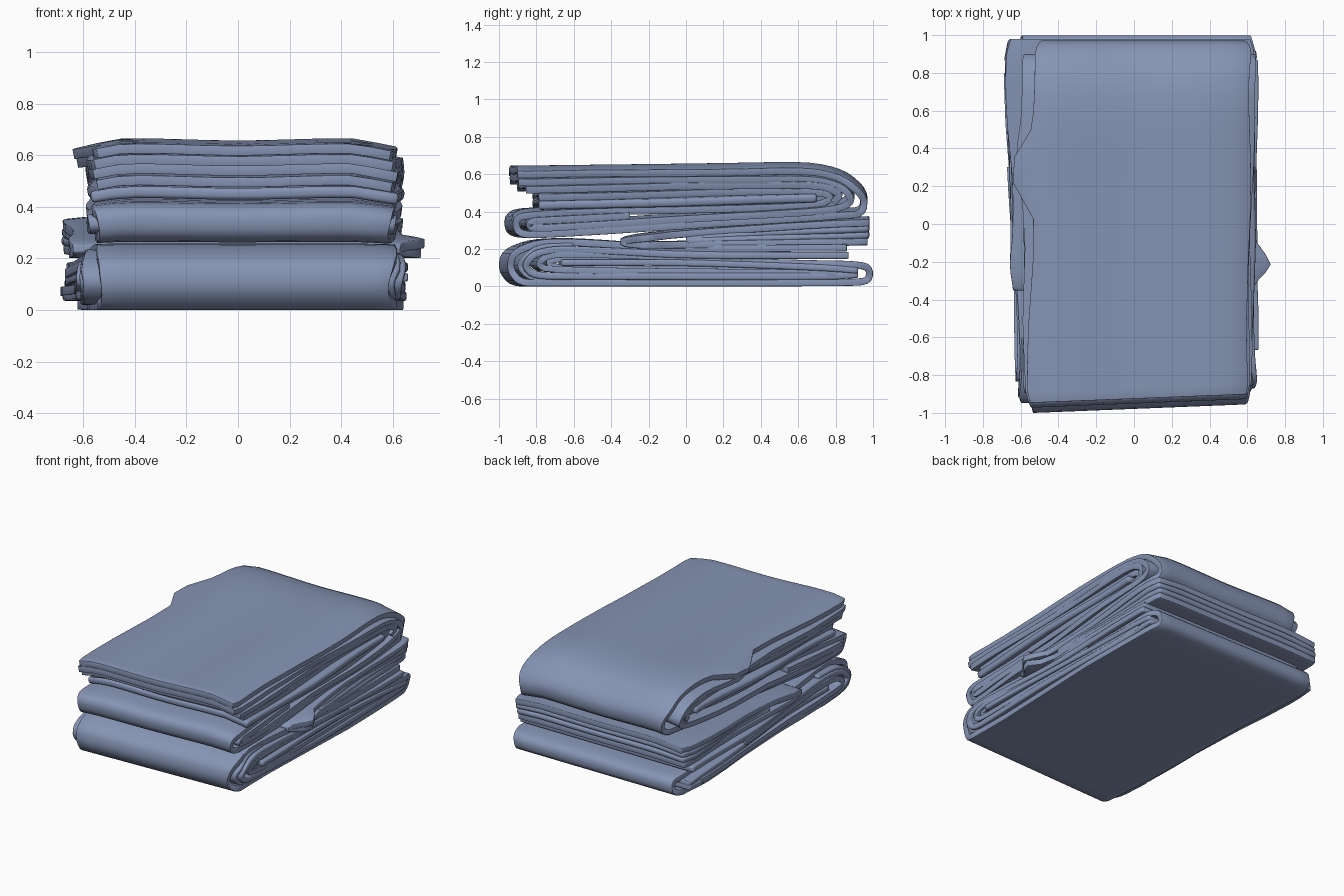
import bpy, bmesh, math
from math import exp, sin

if "Cube" in bpy.data.objects:
    bpy.data.objects.remove(bpy.data.objects["Cube"])

cloth = bpy.data.materials.new("dusty blue cloth")
cloth.diffuse_color = (0.24, 0.30, 0.46, 1)
cloth.use_nodes = True
cloth.node_tree.nodes["Principled BSDF"].inputs["Base Color"].default_value = cloth.diffuse_color


def soften(pts, rounds=2):
    # corner cutting turns the sketched fold path into a soft one
    for _ in range(rounds):
        out = [pts[0]]
        for (a, b), (c, d) in zip(pts, pts[1:]):
            out += [(a * .78 + c * .22, b * .78 + d * .22), (a * .22 + c * .78, b * .22 + d * .78)]
        pts = out + [pts[-1]]
    return pts


def folded(name, path, left, right, thick=0.038, ragged=0.01, bump=None):
    """Sweep a (y, z) fold path sideways; left/right are (front x, back x).
    bump = (y centre, width, left amount, right amount, lowest z)."""
    bm = bmesh.new()
    rows = []
    n = 14
    for y, z in soften(path):
        k = (y + 1) / 2
        xl = left[0] + (left[1] - left[0]) * k + ragged * sin(5 * y + 23 * z)
        xr = right[0] + (right[1] - right[0]) * k + ragged * sin(4 * y + 31 * z)
        if bump and z > bump[4]:
            g = exp(-((y - bump[0]) / bump[1]) ** 2)
            xl -= bump[2] * g
            xr += bump[3] * g
        # sides draw in slightly at the fold ends
        tuck = 0.03 * min(1, max(0, (abs(y) - .9) / .1))
        xl, xr = xl + tuck, xr - tuck
        row = []
        for j in range(n + 1):
            x = xl + (xr - xl) * j / n
            lift = min(1, max(0, (z - .2) / .3))
            dz = lift * (0.008 * (1 - math.cos(x * 8)) / 2 - 0.025 * max(0, (abs(x) - .45) / .15))
            skew = .04 * (x + .5) * min(1, max(0, (-y - .6) / .3))
            row.append(bm.verts.new((x, y + skew, z + dz)))
        rows.append(row)
    for a, b in zip(rows, rows[1:]):
        for j in range(n):
            bm.faces.new((a[j], a[j + 1], b[j + 1], b[j]))
    me = bpy.data.meshes.new(name)
    bm.to_mesh(me)
    bm.free()
    me.materials.append(cloth)
    ob = bpy.data.objects.new(name, me)
    bpy.context.collection.objects.link(ob)
    s = ob.modifiers.new("thickness", 'SOLIDIFY')
    s.thickness, s.offset = thick, 0
    b = ob.modifiers.new("rounded hem", 'BEVEL')
    b.width, b.segments = 0.014, 2
    b.limit_method, b.angle_limit = 'ANGLE', math.radians(60)
    bpy.context.view_layer.objects.active = ob
    ob.select_set(True)
    bpy.ops.object.shade_smooth_by_angle(angle=math.radians(50))
    ob.select_set(False)


# upper bundle: outer wrap curls over the back, under, and round the front
folded("upper_outer_wrap",
       [(-.945, .618), (.2, .632), (.65, .642), (.84, .60), (.955, .50), (.945, .40), (.82, .394), (.3, .355),
        (-.84, .277), (-.945, .29), (-.955, .38), (-.85, .40), (.3, .435), (.7, .447), (.79, .495),
        (.70, .535), (-.82, .495)],
       (-.56, -.51), (.60, .61), bump=(.28, .14, .13, 0, .55))
folded("upper_inner_wrap",
       [(-.94, .577), (.3, .596), (.68, .602), (.84, .56), (.895, .48), (.8, .425), (.3, .394),
        (-.78, .318), (-.88, .325), (-.87, .36), (-.78, .365), (-.3, .388)],
       (-.575, -.58), (.60, .635), bump=(.3, .2, .05, 0, .5))
folded("upper_middle_layer", [(-.90, .54), (.3, .564), (.72, .572), (.83, .52), (.79, .47)],
       (-.57, -.58), (.61, .63))
folded("upper_core_layer", [(-.82, .45), (.3, .483), (.70, .495)], (-.57, -.58), (.63, .64), .045)

# middle layers: square edges at the back, hairpin near the front
folded("middle_fold",
       [(.98, .352), (.8, .350), (0, .29), (-.25, .264), (-.36, .24), (-.25, .222), (.1, .226), (.97, .243)],
       (-.61, -.68), (.62, .63), bump=(-.21, .08, .01, .09, .2))
folded("middle_filler", [(.98, .318), (.4, .29), (0, .255)], (-.60, -.68), (.61, .63))
folded("middle_lower_filler", [(.98, .28), (.4, .26), (0, .245)], (-.60, -.68), (.62, .63))

# lower bundle: big front roll, flat underside, and the small back roll
folded("lower_outer_wrap",
       [(.86, .207), (0, .2), (-.2, .212), (-.6, .24), (-.83, .235), (-.97, .18), (-.985, .09), (-.93, .019),
        (-.8, .019), (.88, .019), (.98, .03), (.98, .105), (.88, .118), (.7, .12), (-.6, .157), (-.77, .14),
        (-.72, .1), (-.6, .094), (.75, .084)],
       (-.55, -.62), (.615, .64))
folded("lower_inner_wrap",
       [(.87, .166), (0, .166), (-.4, .188), (-.7, .2), (-.85, .175), (-.91, .11), (-.85, .057), (-.6, .055),
        (.75, .052), (.92, .065)],
       (-.60, -.68), (.64, .65))
folded("lower_core_layer", [(.92, .085), (.75, .1), (.0, .128), (-.68, .127)], (-.6, -.68), (.65, .65), .034)
# loose fill between the nested rolls
folded("lower_roll_fill", [(.3, .14), (-.5, .172), (-.76, .17), (-.83, .12), (-.76, .085), (.8, .072)],
       (-.61, -.69), (.63, .65), .034)
folded("lower_front_fill", [(-.6, .22), (-.83, .21), (-.945, .12), (-.88, .04), (-.6, .037)],
       (-.60, -.62), (.62, .63), .034)
